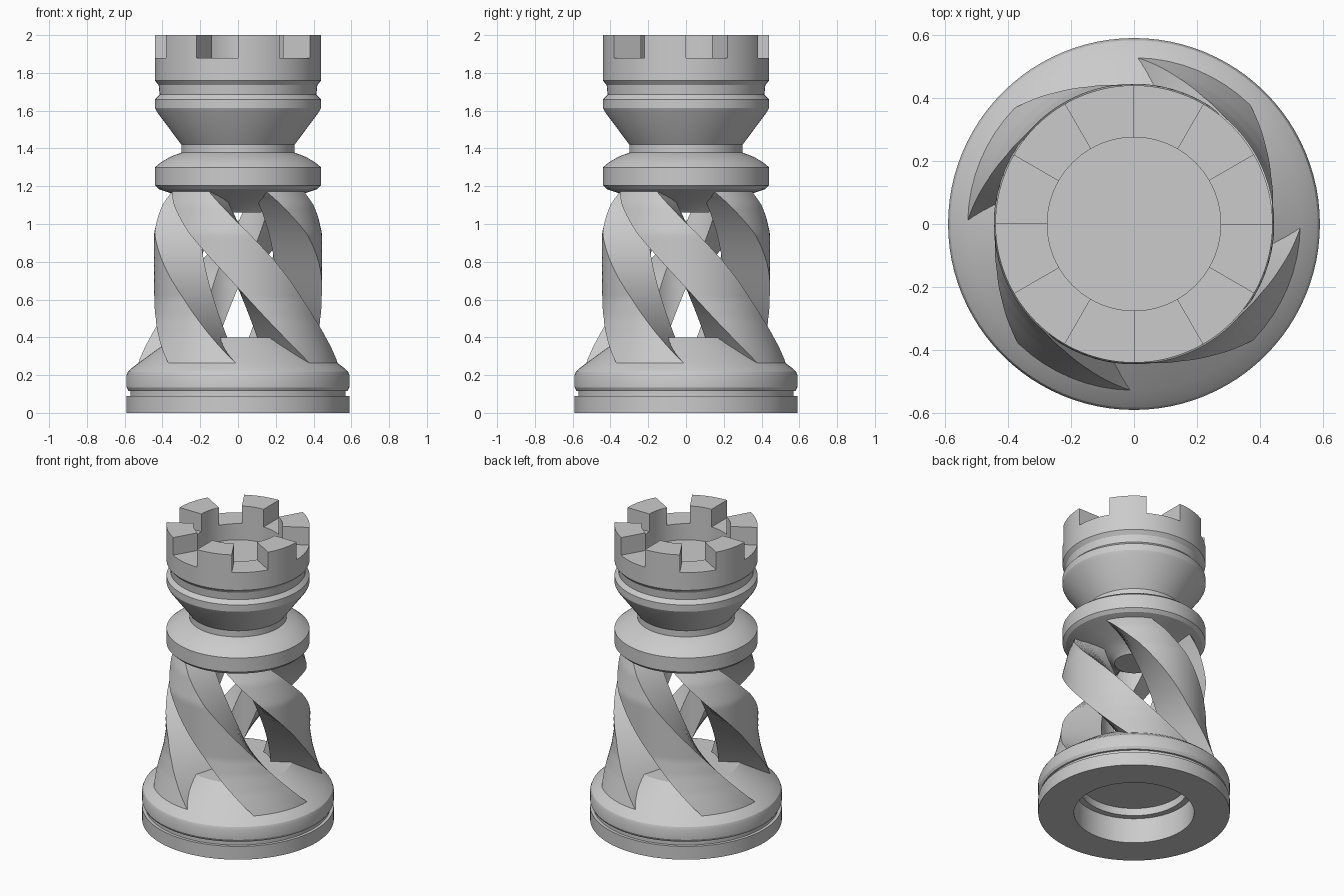
import bpy
import bmesh
from math import sin, cos, radians, pi

cube = bpy.data.objects.get("Cube")
if cube:
    bpy.data.objects.remove(cube, do_unlink=True)

grey = bpy.data.materials.new("light_grey")
grey.use_nodes = True
COLOUR = (0.6, 0.6, 0.6, 1)
grey.diffuse_color = COLOUR
grey.node_tree.nodes["Principled BSDF"].inputs["Base Color"].default_value = COLOUR


def finish(name, bm):
    """Turn a bmesh into a smooth object with sharp edges kept."""
    bmesh.ops.remove_doubles(bm, verts=bm.verts, dist=1e-5)
    bmesh.ops.recalc_face_normals(bm, faces=bm.faces)
    mesh = bpy.data.meshes.new(name)
    bm.to_mesh(mesh)
    bm.free()
    mesh.materials.append(grey)
    obj = bpy.data.objects.new(name, mesh)
    bpy.context.collection.objects.link(obj)
    bpy.ops.object.select_all(action='DESELECT')
    obj.select_set(True)
    bpy.context.view_layer.objects.active = obj
    bpy.ops.object.shade_smooth_by_angle(angle=radians(25))
    return obj


def lathe(name, profile, steps=96):
    """Revolve (radius, height) points about z."""
    bm = bmesh.new()
    verts = [bm.verts.new((r, 0, z)) for r, z in profile]
    edges = [bm.edges.new(pair) for pair in zip(verts, verts[1:])]
    bmesh.ops.spin(bm, geom=verts + edges, cent=(0, 0, 0), axis=(0, 0, 1),
                   angle=2 * pi, steps=steps, use_merge=True)
    return finish(name, bm)


def loft(name, rings):
    """Skin closed rings of points and cap both ends."""
    bm = bmesh.new()
    loops = [[bm.verts.new(p) for p in ring] for ring in rings]
    n = len(loops[0])
    for a, b in zip(loops, loops[1:]):
        for i in range(n):
            j = (i + 1) % n
            bm.faces.new((a[i], a[j], b[j], b[i]))
    bm.faces.new(loops[0])
    bm.faces.new(loops[-1])
    return finish(name, bm)


def sector(inner, outer, start, end, z, steps=8):
    """Outline of a ring sector at height z, angles in degrees."""
    angles = [radians(start + (end - start) * i / steps) for i in range(steps + 1)]
    return ([(outer * cos(a), outer * sin(a), z) for a in angles]
            + [(inner * cos(a), inner * sin(a), z) for a in reversed(angles)])


# Round foot with a groove, sloping top and a stepped socket underneath
lathe("base", [
    (0, 0.22), (0.33, 0.22), (0.33, 0.17), (0.37, 0.17), (0.37, 0),
    (0.59, 0), (0.59, 0.09), (0.57, 0.09), (0.57, 0.115), (0.58, 0.117),
    (0.59, 0.135), (0.59, 0.20), (0.583, 0.218), (0.565, 0.235),
    (0.53, 0.262), (0.43, 0.335), (0.33, 0.40), (0, 0.40)])

# Collar, neck, flared bowl and crown floor
lathe("upper_body", [
    (0, 1.06), (0.12, 1.06), (0.14, 1.08), (0.22, 1.12), (0.36, 1.165),
    (0.42, 1.185), (0.44, 1.205), (0.44, 1.30), (0.41, 1.325),
    (0.36, 1.355), (0.30, 1.378), (0.30, 1.42), (0.43, 1.595),
    (0.44, 1.615), (0.44, 1.66), (0.415, 1.685), (0.42, 1.735),
    (0.44, 1.76), (0.44, 1.88), (0.275, 1.88), (0.275, 1.77), (0, 1.77)])

# Six battlements
for k in range(6):
    start = 30 + 60 * k
    loft(f"battlement_{k + 1}",
         [sector(0.275, 0.44, start, start + 30, z) for z in (1.875, 2.0)])

# Four twisted ribs joining the base to the collar
RIB_RADII = [(0.24, 0.535), (0.40, 0.485), (0.50, 0.46), (0.60, 0.445),
             (0.95, 0.445), (1.10, 0.41), (1.20, 0.37)]


def rib_radius(z):
    for (z0, r0), (z1, r1) in zip(RIB_RADII, RIB_RADII[1:]):
        if z <= z1:
            return r0 + (r1 - r0) * (z - z0) / (z1 - z0)
    return RIB_RADII[-1][1]


def rib_rings(turn, low=0.24, high=1.20, steps=48):
    rings = []
    for i in range(steps + 1):
        z = low + (high - low) * i / steps
        # Angle swept from the collar down
        drop = max(0, (1.17 - z) / 0.9) ** 0.9
        start = turn - 157 + 112 * drop
        rings.append(sector(0.20, rib_radius(z), start, start + 43, z))
    return rings


for k in range(4):
    loft(f"twisted_rib_{k + 1}", rib_rings(90 * k))
